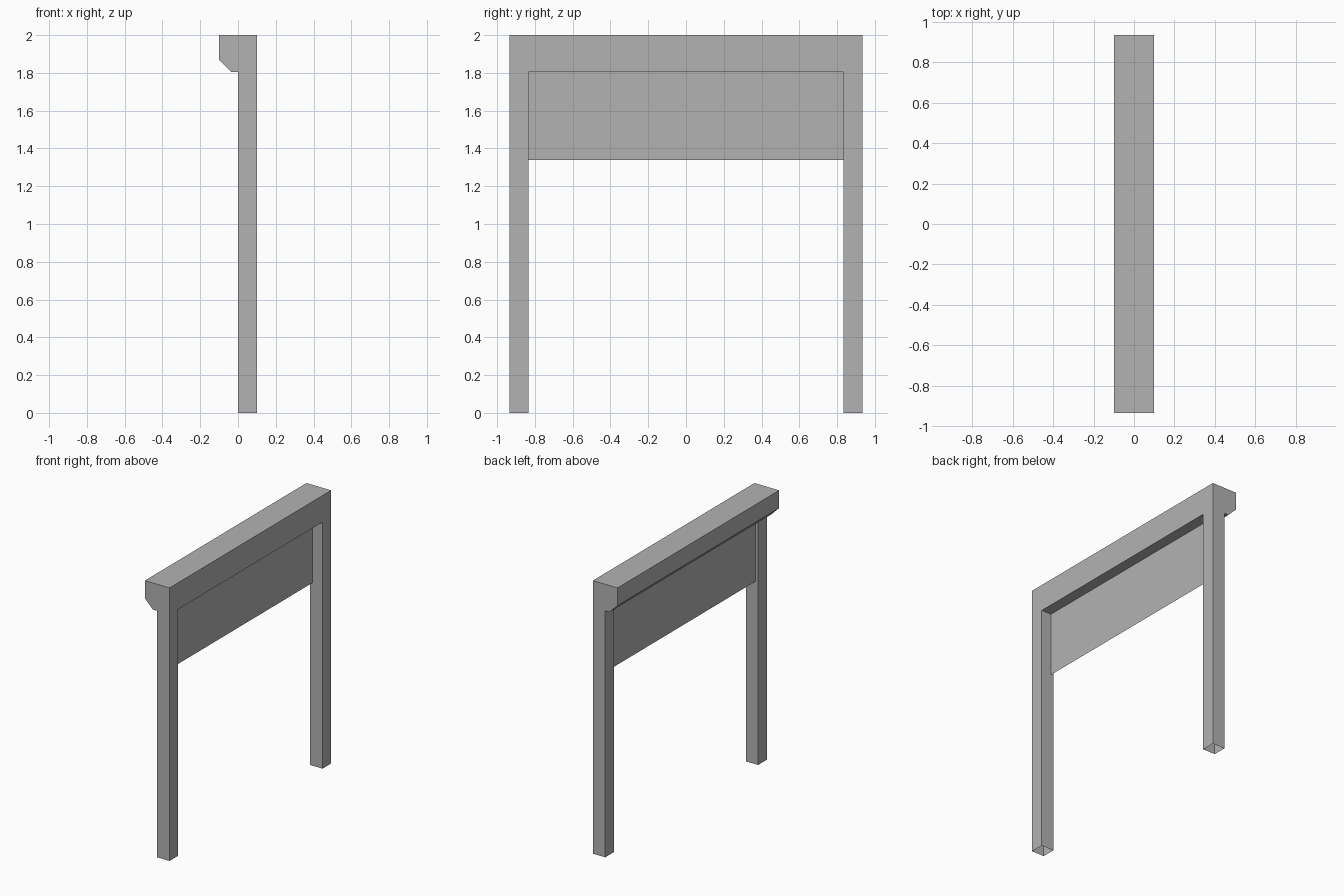
import bpy
import bmesh

cube = bpy.data.objects.get("Cube")
if cube:
    bpy.data.objects.remove(cube, do_unlink=True)

grey = bpy.data.materials.new("light_grey")
grey.use_nodes = True
colour = (0.45, 0.45, 0.45, 1)
grey.diffuse_color = colour
grey.node_tree.nodes["Principled BSDF"].inputs["Base Color"].default_value = colour

HALF = 0.935      # half of the overall width
INNER = 0.835     # half of the opening
TOP = 2.0
LINTEL = 1.805    # underside of the housing


def add_object(name, bm):
    mesh = bpy.data.meshes.new(name)
    bm.to_mesh(mesh)
    bm.free()
    mesh.materials.append(grey)
    obj = bpy.data.objects.new(name, mesh)
    bpy.context.collection.objects.link(obj)
    return obj


def extrude_profile(name, points, offset):
    """Close a profile, sweep it by the offset and cap both ends."""
    bm = bmesh.new()
    face = bm.faces.new([bm.verts.new(p) for p in points])
    swept = bmesh.ops.extrude_face_region(bm, geom=[face], use_keep_orig=True)
    verts = [g for g in swept["geom"] if isinstance(g, bmesh.types.BMVert)]
    bmesh.ops.translate(bm, verts=verts, vec=offset)
    bmesh.ops.recalc_face_normals(bm, faces=bm.faces)
    return bm


# Roller housing: box with one chamfered lower edge
profile = [(0.1, TOP), (-0.1, TOP), (-0.1, 1.87), (-0.035, LINTEL), (0.1, LINTEL)]
housing = extrude_profile("housing", [(x, -HALF, z) for x, z in profile],
                          (0, 2 * HALF, 0))
add_object("roller_housing", housing)

# Side posts: hollow tubes, open at the foot and under the housing
for name, side in (("front_post", -1), ("back_post", 1)):
    corners = [(0, INNER), (0.1, INNER), (0.1, HALF), (0, HALF)]
    post = extrude_profile(name, [(x, side * y, 0) for x, y in corners],
                           (0, 0, LINTEL))
    ends = [f for f in post.faces if abs(f.normal.z) > 0.9]
    bmesh.ops.delete(post, geom=ends, context="FACES_ONLY")
    add_object(name, post)

# Partly lowered shutter: a single sheet between the posts
sheet = bmesh.new()
outline = [(-INNER, 1.34), (INNER, 1.34), (INNER, LINTEL), (-INNER, LINTEL)]
sheet.faces.new([sheet.verts.new((0.02, y, z)) for y, z in outline])
add_object("shutter_sheet", sheet)
